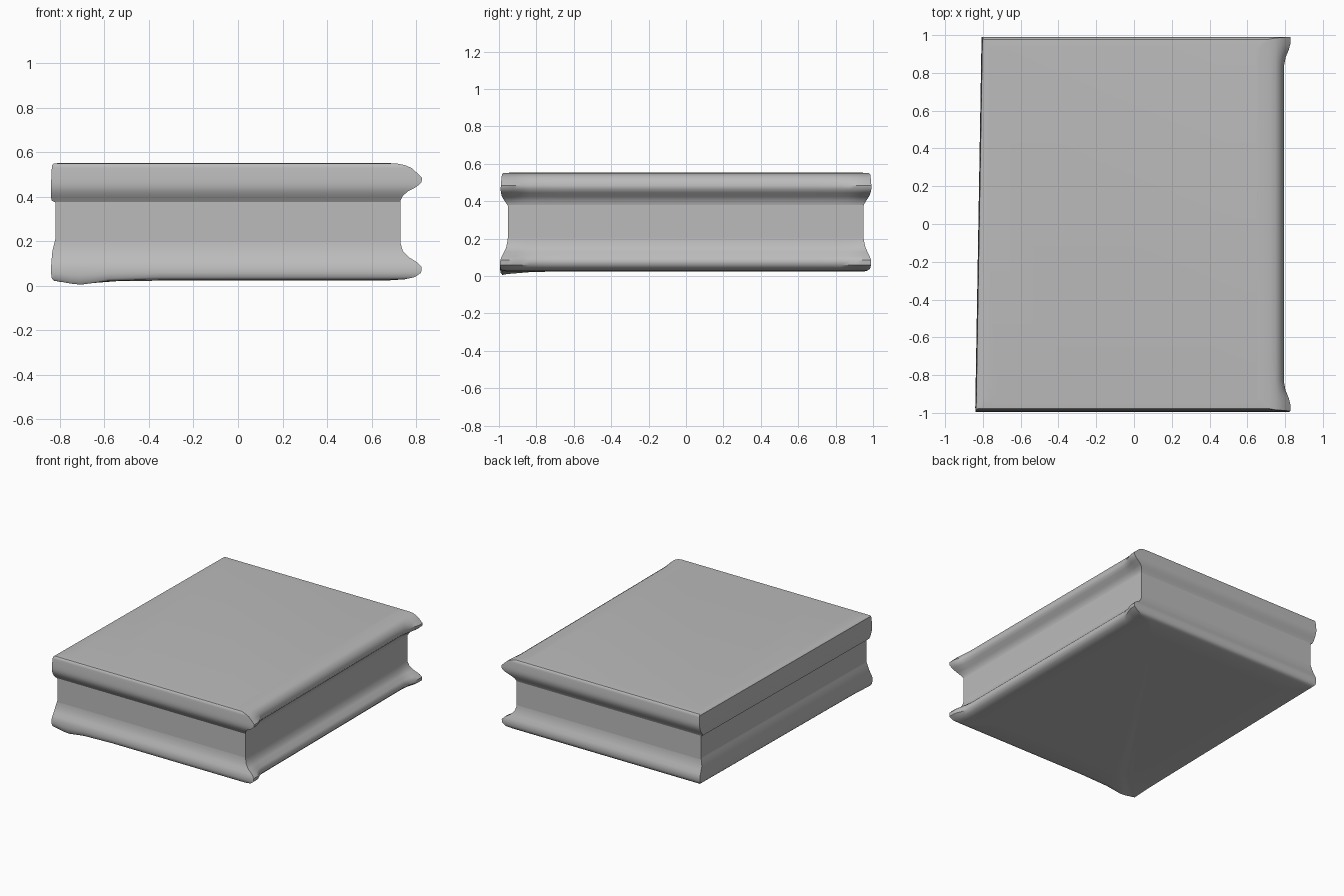
import bpy, bmesh, math

cube = bpy.data.objects.get("Cube")
if cube:
    bpy.data.objects.remove(cube, do_unlink=True)

grey = bpy.data.materials.new("plain_grey")
grey.use_nodes = True
colour = (0.5, 0.5, 0.5, 1)
grey.diffuse_color = colour
grey.node_tree.nodes["Principled BSDF"].inputs["Base Color"].default_value = colour

# Sample positions along each side, closer together near the corners
STEPS = [0, 0.008, 0.02, 0.035, 0.055, 0.08, 0.15, 0.3, 0.5,
         0.7, 0.85, 0.92, 0.945, 0.965, 0.98, 0.992]


def rectangle(x0, x1, y0, y1):
    """Points counter-clockwise round a rectangle."""
    c = [(x0, y0), (x1, y0), (x1, y1), (x0, y1)]
    for i in range(4):
        (ax, ay), (bx, by) = c[i], c[(i + 1) % 4]
        for t in STEPS:
            yield ax + (bx - ax) * t, ay + (by - ay) * t


def shape(x, y, z, flare, foot):
    """Pull out the fore-edge corners, skew the spine, drop one bottom corner."""
    corner = min(max((abs(y) - 0.84) / 0.12, 0), 1)
    corner = corner * corner * (3 - 2 * corner)
    if x > 0.6:
        x += flare * corner * (x - 0.6) / 0.2
    elif x < -0.6:
        x += 0.017 * y
    z -= foot * math.exp(-((x + 0.7) ** 2 + (y + 0.98) ** 2) / 0.012)
    return x, y, z


def loft(name, rings):
    """Skin rings of (z, x0, x1, y0, y1, flare, foot) from bottom to top."""
    bm = bmesh.new()
    loops = []
    for z, x0, x1, y0, y1, flare, foot in rings:
        loops.append([bm.verts.new(shape(x, y, z, flare, foot))
                      for x, y in rectangle(x0, x1, y0, y1)])
    for a, b in zip(loops, loops[1:]):
        n = len(a)
        for i in range(n):
            j = (i + 1) % n
            bm.faces.new((a[i], a[j], b[j], b[i]))
    bm.faces.new(loops[0][::-1])
    bm.faces.new(loops[-1])
    me = bpy.data.meshes.new(name)
    bm.to_mesh(me)
    bm.free()
    me.materials.append(grey)
    ob = bpy.data.objects.new(name, me)
    bpy.context.collection.objects.link(ob)
    bpy.context.view_layer.objects.active = ob
    ob.select_set(True)
    bpy.ops.object.shade_smooth_by_angle(angle=math.radians(40))
    ob.select_set(False)


# Page block, set back from the covers
loft("page_block", [
    (0.10, -0.805, 0.73, -0.953, 0.95, 0, 0),
    (0.45, -0.805, 0.73, -0.953, 0.95, 0, 0),
])

# Bottom cover, its rim sweeping in to meet the pages
loft("bottom_cover", [
    (0.024, -0.60, 0.50, -0.80, 0.80, 0, 0),
    (0.024, -0.78, 0.66, -0.955, 0.95, 0.0, 0.014),
    (0.030, -0.812, 0.735, -0.982, 0.972, 0.02, 0.024),
    (0.040, -0.820, 0.770, -0.992, 0.984, 0.03, 0.022),
    (0.060, -0.823, 0.789, -0.995, 0.989, 0.036, 0.012),
    (0.085, -0.823, 0.791, -0.993, 0.989, 0.036, 0),
    (0.105, -0.822, 0.780, -0.985, 0.982, 0.03, 0),
    (0.130, -0.820, 0.755, -0.972, 0.970, 0.015, 0),
    (0.155, -0.818, 0.738, -0.961, 0.959, 0.005, 0),
    (0.190, -0.810, 0.731, -0.954, 0.951, 0, 0),
    (0.210, -0.805, 0.729, -0.952, 0.949, 0, 0),
])

# Top cover, with a sharper overhang and a rounded fore-edge
loft("top_cover", [
    (0.375, -0.805, 0.729, -0.952, 0.949, 0, 0),
    (0.385, -0.822, 0.731, -0.958, 0.953, 0, 0),
    (0.405, -0.824, 0.737, -0.972, 0.965, 0.005, 0),
    (0.425, -0.823, 0.752, -0.984, 0.978, 0.015, 0),
    (0.445, -0.823, 0.775, -0.990, 0.987, 0.03, 0),
    (0.465, -0.823, 0.790, -0.991, 0.991, 0.036, 0),
    (0.485, -0.822, 0.793, -0.990, 0.991, 0.036, 0),
    (0.510, -0.821, 0.784, -0.988, 0.989, 0.02, 0),
    (0.530, -0.820, 0.770, -0.986, 0.987, 0.012, 0),
    (0.543, -0.819, 0.750, -0.984, 0.985, 0, 0),
    (0.550, -0.812, 0.715, -0.977, 0.978, 0, 0),
    (0.553, -0.780, 0.660, -0.940, 0.940, 0, 0),
])
